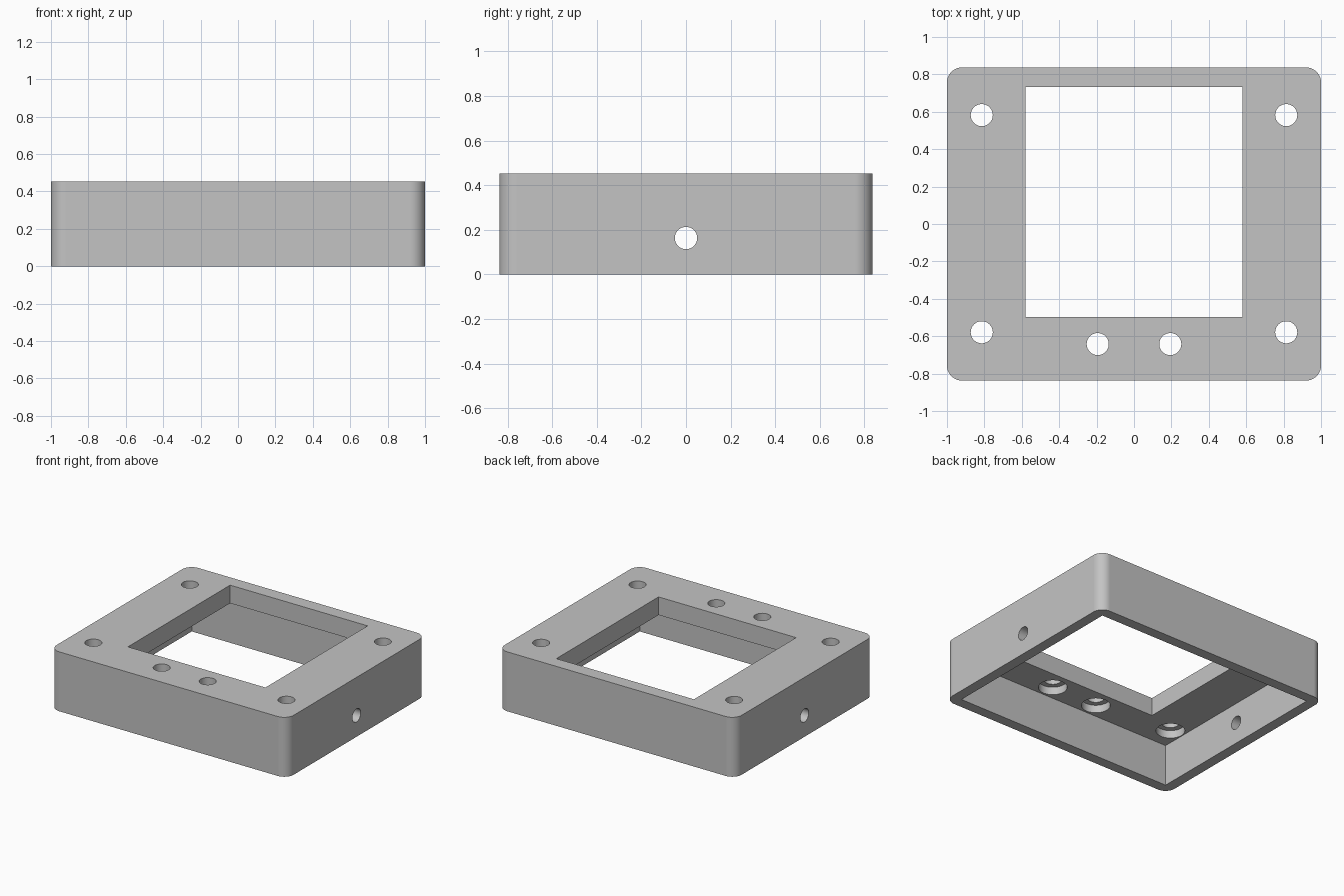
import bpy
import bmesh
import math
from mathutils import Matrix, Vector

if "Cube" in bpy.data.objects:
    bpy.data.objects.remove(bpy.data.objects["Cube"], do_unlink=True)

# Overall sizes
HALF_X, HALF_Y, HEIGHT = 1.0, 0.837, 0.453
WALL, PLATE, CORNER = 0.08, 0.138, 0.08
UNDERSIDE = HEIGHT - PLATE

grey = bpy.data.materials.new("plain_grey")
grey.use_nodes = True
grey.diffuse_color = (0.55, 0.55, 0.55, 1)
grey.node_tree.nodes["Principled BSDF"].inputs["Base Color"].default_value = (0.55, 0.55, 0.55, 1)


def add_box(bm, low, high):
    low, high = Vector(low), Vector(high)
    matrix = Matrix.Translation((low + high) / 2) @ Matrix.Diagonal((*(high - low), 1))
    return bmesh.ops.create_cube(bm, size=1, matrix=matrix)["verts"]


def add_cylinder(bm, centre, radius, depth, axis="Z"):
    turn = Matrix.Rotation(math.pi / 2, 4, "Y") if axis == "X" else Matrix()
    bmesh.ops.create_cone(bm, cap_ends=True, segments=48, radius1=radius, radius2=radius,
                          depth=depth, matrix=Matrix.Translation(centre) @ turn)


def make_object(name, bm):
    mesh = bpy.data.meshes.new(name)
    bm.to_mesh(mesh)
    bm.free()
    mesh.materials.append(grey)
    obj = bpy.data.objects.new(name, mesh)
    bpy.context.collection.objects.link(obj)
    return obj


# Solid block with rounded upright corners
bm = bmesh.new()
add_box(bm, (-HALF_X, -HALF_Y, 0), (HALF_X, HALF_Y, HEIGHT))
upright = [e for e in bm.edges if abs(e.verts[0].co.z - e.verts[1].co.z) > 0.1]
bmesh.ops.bevel(bm, geom=upright, offset=CORNER, segments=12, profile=0.5, affect="EDGES")
housing = make_object("housing", bm)

# Square-cornered cavity, open below
cavity = bmesh.new()
add_box(cavity, (WALL - HALF_X, WALL - HALF_Y, -0.2), (HALF_X - WALL, HALF_Y - WALL, UNDERSIDE))

# Window through the top plate
window = bmesh.new()
add_box(window, (-0.58, -0.498, 0.2), (0.58, 0.733, 0.6))

# Screw holes, their recesses underneath, and the side wall holes
screws, recesses, side_holes = bmesh.new(), bmesh.new(), bmesh.new()
for side in (-1, 1):
    for x, y in ((0.814, 0.582), (0.814, -0.579), (0.194, -0.642)):
        add_cylinder(screws, (side * x, y, HEIGHT), 0.059, 0.5)
        add_cylinder(recesses, (side * x, y, UNDERSIDE), 0.1, 0.118)
    add_cylinder(side_holes, (side * HALF_X, 0, 0.163), 0.05, 0.4, "X")

# Cut each opening in turn
cutters = []
for name, shape in (("cavity", cavity), ("window", window), ("recesses", recesses),
                    ("screw_holes", screws), ("side_holes", side_holes)):
    cutter = make_object(name + "_cutter", shape)
    cutter.hide_render = True
    cut = housing.modifiers.new(name, "BOOLEAN")
    cut.operation = "DIFFERENCE"
    cut.solver = "EXACT"
    cut.object = cutter
    cutters.append(cutter)

bpy.context.view_layer.update()
evaluated = housing.evaluated_get(bpy.context.evaluated_depsgraph_get())
housing_mesh = bpy.data.meshes.new_from_object(evaluated)
housing.modifiers.clear()
housing.data = housing_mesh
for cutter in cutters:
    bpy.data.objects.remove(cutter, do_unlink=True)

# Smooth curves, crisp edges
bpy.ops.object.select_all(action="DESELECT")
housing.select_set(True)
bpy.context.view_layer.objects.active = housing
bpy.ops.object.shade_smooth_by_angle(angle=math.radians(30))
weighted = housing.modifiers.new("even_flats", "WEIGHTED_NORMAL")
weighted.keep_sharp = True
